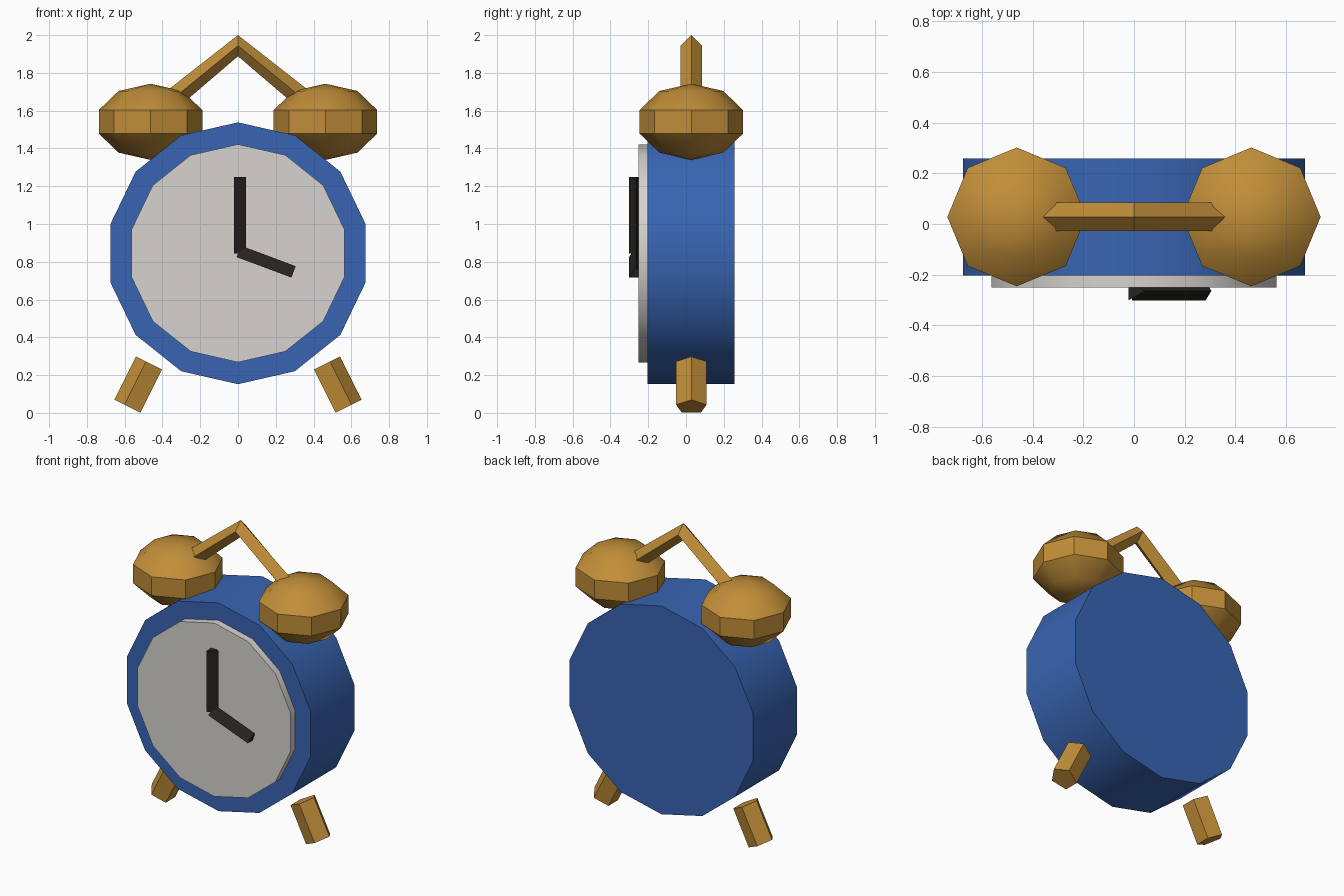
import bpy, bmesh, math
from mathutils import Vector

if "Cube" in bpy.data.objects:
    bpy.data.objects.remove(bpy.data.objects["Cube"])


def material(name, rgb):
    m = bpy.data.materials.new(name)
    m.diffuse_color = (*rgb, 1)
    m.use_nodes = True
    m.node_tree.nodes["Principled BSDF"].inputs["Base Color"].default_value = m.diffuse_color
    return m


BLUE = material("blue_paint", (0.04, 0.13, 0.45))
BRASS = material("brass", (0.53, 0.27, 0.04))
CREAM = material("cream", (0.68, 0.65, 0.62))
BLACK = material("dark", (0.02, 0.017, 0.015))


def finish(name, bm, mat):
    bmesh.ops.recalc_face_normals(bm, faces=bm.faces)
    me = bpy.data.meshes.new(name)
    bm.to_mesh(me)
    bm.free()
    me.materials.append(mat)
    ob = bpy.data.objects.new(name, me)
    bpy.context.collection.objects.link(ob)
    bpy.ops.object.select_all(action='DESELECT')
    ob.select_set(True)
    bpy.context.view_layer.objects.active = ob
    bpy.ops.object.shade_smooth_by_angle(angle=math.radians(40))
    return ob


def loft(name, sides, radius, stations, mat):
    """Regular polygon swept along stations of (centre, corner direction, side direction)."""
    bm = bmesh.new()
    rings = []
    for c, u, v in stations:
        c, u, v = Vector(c), Vector(u).normalized(), Vector(v).normalized()
        angles = [math.tau * i / sides for i in range(sides)]
        rings.append([bm.verts.new(c + radius * (u * math.cos(a) + v * math.sin(a)))
                      for a in angles])
    for a, b in zip(rings, rings[1:]):
        for i in range(sides):
            j = (i + 1) % sides
            bm.faces.new((a[i], a[j], b[j], b[i]))
    bm.faces.new(rings[0])
    bm.faces.new(rings[-1])
    return finish(name, bm, mat)


def prism(name, sides, radius, start, end, corner, mat):
    side = (Vector(end) - Vector(start)).cross(Vector(corner))
    return loft(name, sides, radius, [(start, corner, side), (end, corner, side)], mat)


CY, CZ = 0.028, 0.845  # depth centre and dial height

# Case and dial
prism("case", 14, 0.693, (0, -0.204, CZ), (0, 0.258, CZ), (0, 0, 1), BLUE)
prism("dial", 14, 0.577, (0, -0.251, CZ), (0, -0.19, CZ), (0, 0, 1), CREAM)

# Three-sided hands
HY = -0.264
prism("minute_hand", 3, 0.043, (0, HY, CZ), (0, HY, 1.25), (1, 0, 0), BLACK)
t = math.radians(20.5)
prism("hour_hand", 3, 0.043, (0, HY, CZ),
      (0.31 * math.cos(t), HY, CZ - 0.31 * math.sin(t)),
      (math.sin(t), 0, math.cos(t)), BLACK)

for s, label in ((-1, "left"), (1, "right")):
    # Splayed five-sided feet
    t = math.radians(26.5)
    mid = Vector((s * 0.521, CY, 0.146))
    half = Vector((s * math.sin(t), 0, -math.cos(t))) * 0.128
    prism(label + "_foot", 5, 0.085, mid - half, mid + half,
          (s * math.cos(t), 0, math.sin(t)), BRASS)

    # Flattened faceted bells
    bm = bmesh.new()
    bmesh.ops.create_uvsphere(bm, u_segments=8, v_segments=5, radius=0.288)
    bmesh.ops.scale(bm, vec=(1, 1, 0.7), verts=bm.verts)
    bmesh.ops.translate(bm, vec=(s * 0.463, CY, 1.541), verts=bm.verts)
    finish(label + "_bell", bm, BRASS)

# Bent square-section handle running into both bells
ex, drop = 0.46, 0.375
loft("handle", 4, 0.056, [
    ((-ex, CY, 1.944 - drop), (-drop, 0, ex), (0, 1, 0)),
    ((0, CY, 1.944), (0, 0, 1), (0, 1, 0)),
    ((ex, CY, 1.944 - drop), (drop, 0, ex), (0, 1, 0)),
], BRASS)
